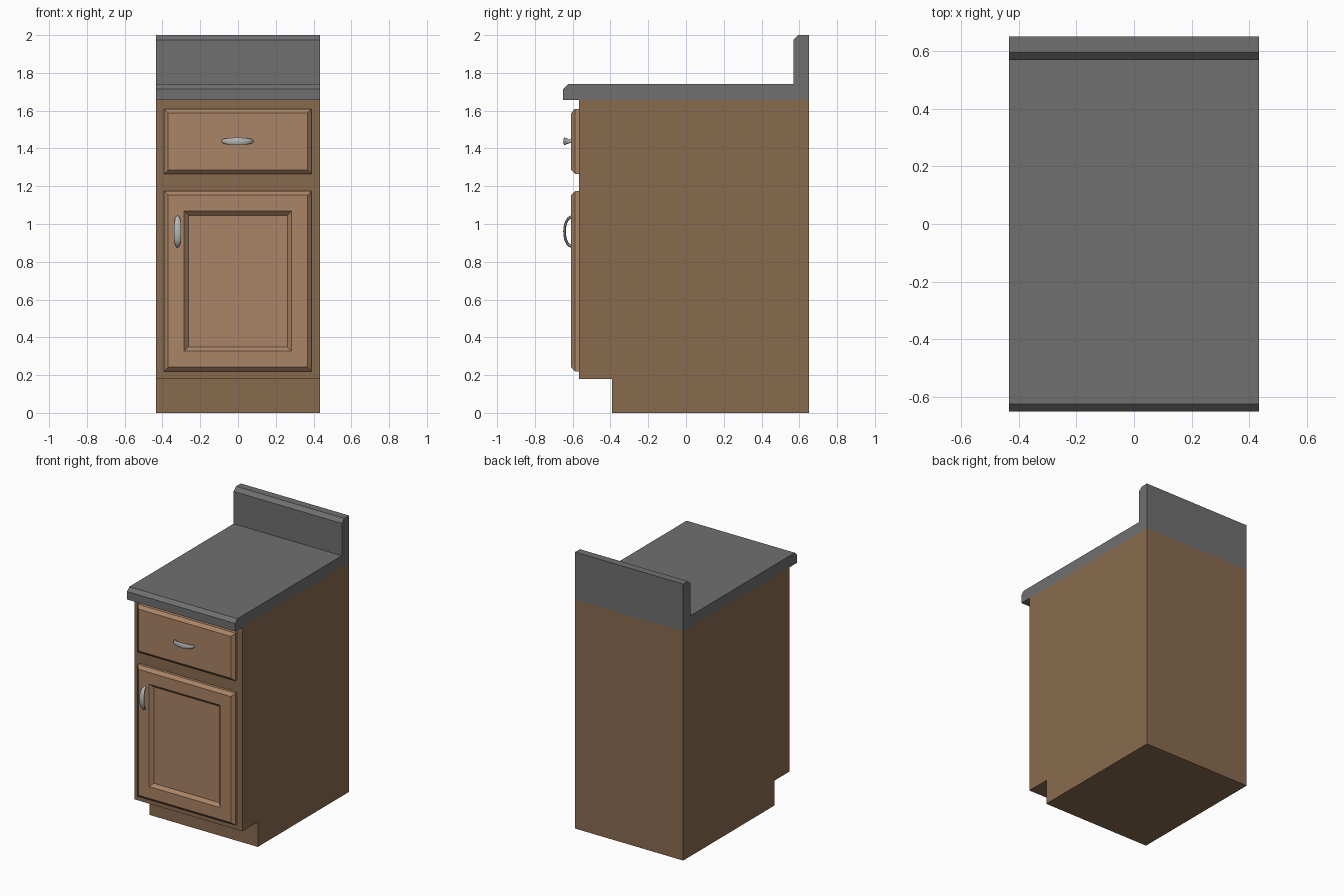
import bpy, bmesh
from math import sin, cos, pi

if "Cube" in bpy.data.objects:
    bpy.data.objects.remove(bpy.data.objects["Cube"])


def material(name, rgb):
    m = bpy.data.materials.new(name)
    m.diffuse_color = (*rgb, 1)
    m.use_nodes = True
    m.node_tree.nodes["Principled BSDF"].inputs["Base Color"].default_value = m.diffuse_color
    return m


WOOD = material("dark_wood", (0.25, 0.147, 0.076))
PANEL = material("light_wood", (0.40, 0.23, 0.135))
STONE = material("grey_counter", (0.16, 0.16, 0.16))
METAL = material("metal", (0.45, 0.47, 0.45))
HALF = 0.433
FACE = -0.567   # cabinet front plane
FRONT = -0.608  # drawer and door front plane


def finish(name, bm, mat):
    bmesh.ops.recalc_face_normals(bm, faces=bm.faces)
    me = bpy.data.meshes.new(name)
    bm.to_mesh(me)
    bm.free()
    me.materials.append(mat)
    ob = bpy.data.objects.new(name, me)
    bpy.context.collection.objects.link(ob)
    return ob


def loft(name, rings, mat):
    """Bridge successive closed rings and cap both ends."""
    bm = bmesh.new()
    rows = [[bm.verts.new(p) for p in r] for r in rings]
    n = len(rows[0])
    for a, b in zip(rows, rows[1:]):
        for i in range(n):
            j = (i + 1) % n
            bm.faces.new((a[i], a[j], b[j], b[i]))
    bm.faces.new(rows[0])
    bm.faces.new(rows[-1])
    return finish(name, bm, mat)


def prism(name, profile, mat):
    """Extrude a (y, z) side profile across the cabinet width."""
    return loft(name, [[(x, y, z) for y, z in profile] for x in (-HALF, HALF)], mat)


def front_panel(name, x0, x1, z0, z1, steps):
    """Stack rectangles, each step an (inset, y) pair."""
    rings = [[(x0 + d, y, z0 + d), (x1 - d, y, z0 + d),
              (x1 - d, y, z1 - d), (x0 + d, y, z1 - d)] for d, y in steps]
    return loft(name, rings, PANEL)


def handle(name, x, z, vertical):
    """Bowed pull: oval section swept along an arc, widest in the middle."""
    rings, n, sides = [], 12, 10
    for k in range(n + 1):
        t = pi * k / n
        s = sin(t)
        width = 0.008 + 0.012 * s
        thick = 0.009 - 0.002 * s
        ring = []
        for i in range(sides):
            a = 2 * pi * i / sides
            along = (0.076 + thick * cos(a)) * cos(t)
            out = FRONT - (0.035 + thick * cos(a)) * s
            across = width * sin(a)
            u, v = (across, along) if vertical else (along, across)
            ring.append((x + u, out, z + v))
        rings.append(ring)
    ob = loft(name, rings, METAL)
    bpy.context.view_layer.objects.active = ob
    ob.select_set(True)
    bpy.ops.object.shade_smooth_by_angle(angle=0.7)
    ob.select_set(False)


# Cabinet body with toe kick
prism("cabinet_body", [(-0.392, 0), (0.65, 0), (0.65, 1.657), (FACE, 1.657),
                       (FACE, 0.18), (-0.392, 0.18)], WOOD)

# Countertop with chamfered lip and backsplash
prism("countertop", [(-0.65, 1.657), (0.65, 1.657), (0.65, 2.0), (0.595, 2.0),
                     (0.568, 1.974), (0.568, 1.74), (-0.625, 1.74),
                     (-0.65, 1.715)], STONE)

# Drawer front and door with recessed centre
edge = [(0, FACE), (0, -0.587), (0.022, FRONT)]
front_panel("drawer_front", -0.392, 0.39, 1.264, 1.61, edge)
front_panel("door", -0.392, 0.39, 0.22, 1.175,
            edge + [(0.107, FRONT), (0.129, -0.587)])

# Pulls
handle("drawer_handle", -0.003, 1.438, False)
handle("door_handle", -0.32, 0.96, True)
